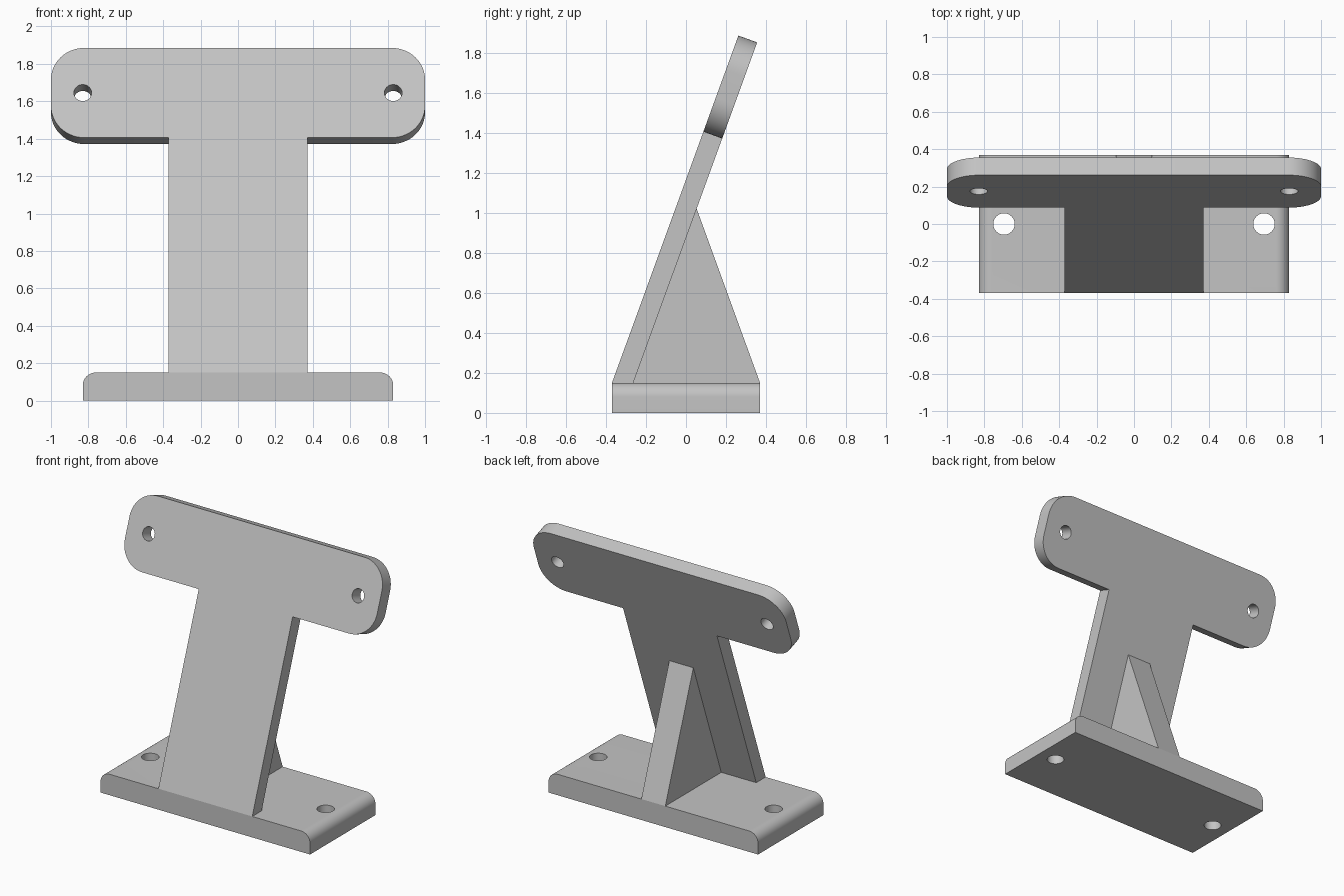
import bpy, bmesh
from math import radians, pi, sin, cos, tan
from mathutils import Matrix, Vector

if "Cube" in bpy.data.objects:
    bpy.data.objects.remove(bpy.data.objects["Cube"], do_unlink=True)

grey = bpy.data.materials.new("light grey")
grey.use_nodes = True
GREY = (0.55, 0.55, 0.55, 1)
grey.diffuse_color = GREY
grey.node_tree.nodes["Principled BSDF"].inputs["Base Color"].default_value = GREY

LEAN = radians(20)
BASE_TOP, HALF_DEPTH, THICK = 0.15, 0.37, 0.1
HEAD_LOW, HEAD_HIGH, HEAD_R = 1.336, 1.847, 0.18


def corner(cx, cy, r, start, steps=14):
    """Quarter-circle points, anticlockwise from the start angle in degrees."""
    return [(cx + r * cos(radians(start) + pi / 2 * i / steps),
             cy + r * sin(radians(start) + pi / 2 * i / steps)) for i in range(steps + 1)]


def extrude(name, outline, depth, matrix, cut_z=None):
    """Solid from a local XY outline, extruded along local +Z and placed by matrix."""
    bm = bmesh.new()
    face = bm.faces.new([bm.verts.new((x, y, 0)) for x, y in outline])
    new = bmesh.ops.extrude_face_region(bm, geom=[face])["geom"]
    bmesh.ops.translate(bm, vec=(0, 0, depth),
                        verts=[v for v in new if isinstance(v, bmesh.types.BMVert)])
    bm.transform(matrix)
    if cut_z is not None:
        cut = bmesh.ops.bisect_plane(bm, geom=bm.verts[:] + bm.edges[:] + bm.faces[:],
                                     plane_co=(0, 0, cut_z), plane_no=(0, 0, 1), clear_inner=True)
        edges = [e for e in cut["geom_cut"] if isinstance(e, bmesh.types.BMEdge)]
        bmesh.ops.holes_fill(bm, edges=edges)
    bmesh.ops.recalc_face_normals(bm, faces=bm.faces[:])
    mesh = bpy.data.meshes.new(name)
    bm.to_mesh(mesh)
    bm.free()
    mesh.materials.append(grey)
    obj = bpy.data.objects.new(name, mesh)
    bpy.context.collection.objects.link(obj)
    return obj


def drill(obj, radius, places):
    """Cut through holes at the given matrices, then shade."""
    for m in places:
        bpy.ops.mesh.primitive_cylinder_add(vertices=48, radius=radius, depth=0.6)
        cutter = bpy.context.object
        cutter.name = "hole_cutter"
        cutter.data.materials.append(grey)
        cutter.matrix_world = m
        bpy.context.view_layer.update()
        mod = obj.modifiers.new("hole", "BOOLEAN")
        mod.operation, mod.solver, mod.object = "DIFFERENCE", "EXACT", cutter
        bpy.ops.object.select_all(action="DESELECT")
        bpy.context.view_layer.objects.active = obj
        obj.select_set(True)
        bpy.ops.object.modifier_apply(modifier=mod.name)
        bpy.data.objects.remove(cutter, do_unlink=True)
    bpy.ops.object.shade_smooth_by_angle(angle=radians(30))


def axes(x, y, z, origin):
    """Placement matrix from three local axes and an origin."""
    m = Matrix((x, y, z)).transposed().to_4x4()
    m.translation = Vector(origin)
    return m


# Base block with rounded upper end edges
W, R = 0.83, 0.07
base_outline = [(-W, 0), (W, 0)] + corner(W - R, BASE_TOP - R, R, 0) + corner(R - W, BASE_TOP - R, R, 90)
base = extrude("base", base_outline, HALF_DEPTH * 2,
               axes((1, 0, 0), (0, 0, 1), (0, -1, 0), (0, HALF_DEPTH, 0)))
drill(base, 0.057, [Matrix.Translation((s * 0.695, 0, 0.1)) for s in (-1, 1)])

# Leaning T-shaped plate: stem and rounded head in one sheet
up = Vector((0, sin(LEAN), cos(LEAN)))
back = Vector((0, cos(LEAN), -sin(LEAN)))
foot = Vector((0, -HALF_DEPTH, BASE_TOP))
STEM = 0.372
right_half = [(STEM, -0.1), (STEM, HEAD_LOW)]
right_half += corner(1 - HEAD_R, HEAD_LOW + HEAD_R, HEAD_R, -90)
right_half += corner(1 - HEAD_R, HEAD_HIGH - HEAD_R, HEAD_R, 0)
plate_outline = right_half + [(-x, y) for x, y in reversed(right_half)]
plate = extrude("leaning_plate", plate_outline, THICK,
                axes((1, 0, 0), up, back, foot), cut_z=BASE_TOP)
mid = (HEAD_LOW + HEAD_HIGH) / 2
drill(plate, 0.047, [axes((1, 0, 0), up, back, foot + up * mid + Vector((s * 0.83, 0, 0)))
                     for s in (-1, 1)])

# Triangular rib bracing the back of the plate
rib_front = -HALF_DEPTH + THICK / cos(LEAN)
rib_peak = (HALF_DEPTH + rib_front) / 2
peak_z = BASE_TOP + (rib_peak - rib_front) / tan(LEAN)
extrude("rear_rib", [(rib_front, BASE_TOP), (HALF_DEPTH, BASE_TOP), (rib_peak, peak_z)], 0.19,
        axes((0, 1, 0), (0, 0, 1), (1, 0, 0), (-0.095, 0, 0)))
